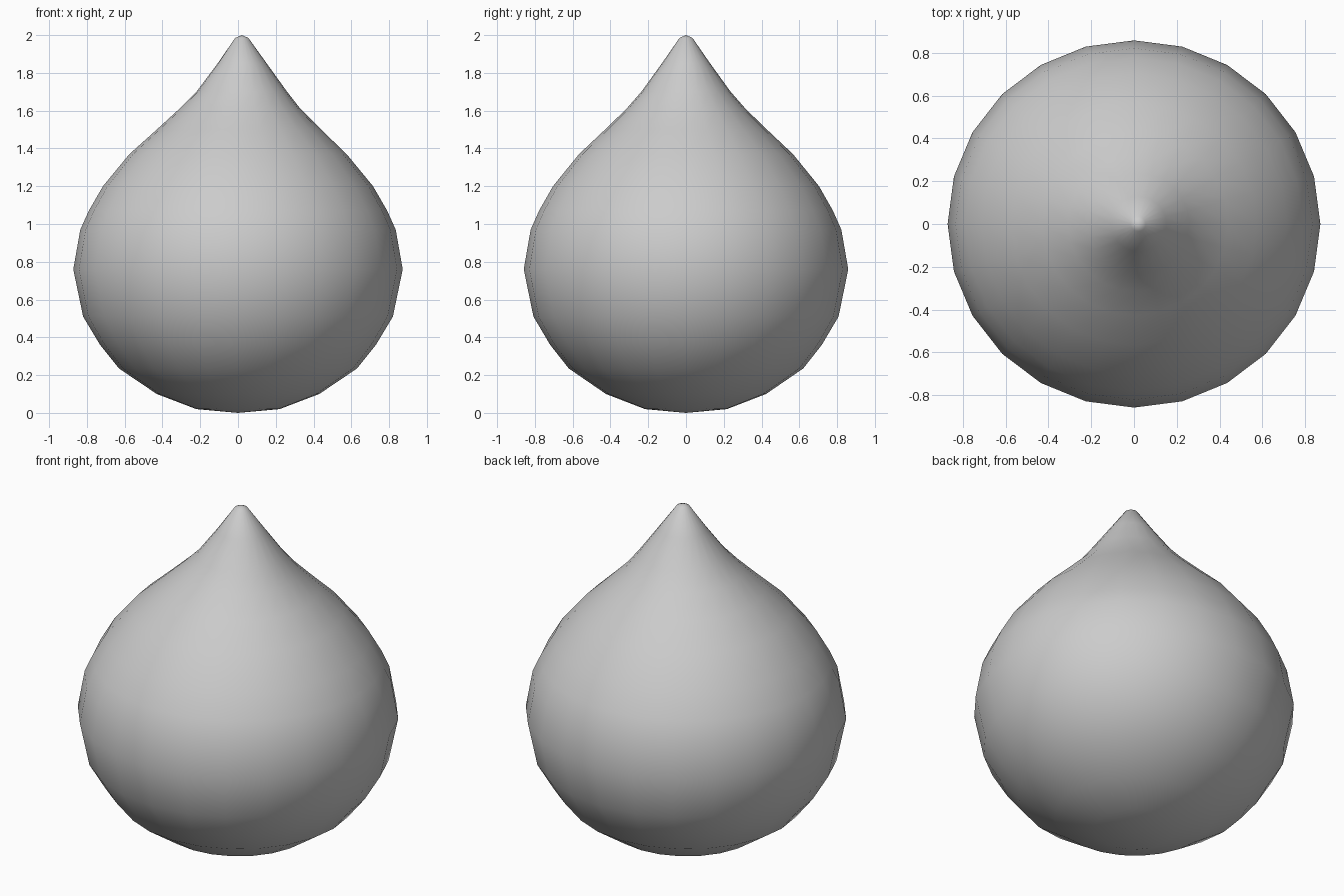
import bpy, bmesh, math

if "Cube" in bpy.data.objects:
    bpy.data.objects.remove(bpy.data.objects["Cube"])

SIDES = 24
# Profile: radius, height, sideways drift of the ring centre
profile = [
    (0.22, 0.02, 0), (0.43, 0.10, 0), (0.63, 0.235, 0), (0.73, 0.36, 0),
    (0.82, 0.51, 0), (0.872, 0.76, 0), (0.835, 0.97, 0), (0.79, 1.07, 0),
    (0.715, 1.20, 0), (0.575, 1.37, 0), (0.435, 1.50, 0.005),
    (0.32, 1.61, 0.01), (0.24, 1.70, 0.02), (0.13, 1.85, 0.022),
    (0.035, 1.985, 0.02),
]

bm = bmesh.new()

# Rings of the drop
rings = []
for r, z, dx in profile:
    ring = []
    for i in range(SIDES):
        a = math.tau * i / SIDES
        ring.append(bm.verts.new((dx + r * math.cos(a), 0.985 * r * math.sin(a), z)))
    rings.append(ring)

# Walls between rings
for low, high in zip(rings, rings[1:]):
    for i in range(SIDES):
        j = (i + 1) % SIDES
        bm.faces.new((low[i], low[j], high[j], high[i]))

# Bottom and tip caps
bottom = bm.verts.new((0, 0, 0))
tip = bm.verts.new((0.02, 0, 2.0))
for i in range(SIDES):
    j = (i + 1) % SIDES
    bm.faces.new((bottom, rings[0][j], rings[0][i]))
    bm.faces.new((tip, rings[-1][i], rings[-1][j]))

for f in bm.faces:
    f.smooth = True
bmesh.ops.recalc_face_normals(bm, faces=bm.faces)
mesh = bpy.data.meshes.new("teardrop")
bm.to_mesh(mesh)
bm.free()
bpy.context.collection.objects.link(bpy.data.objects.new("teardrop", mesh))
